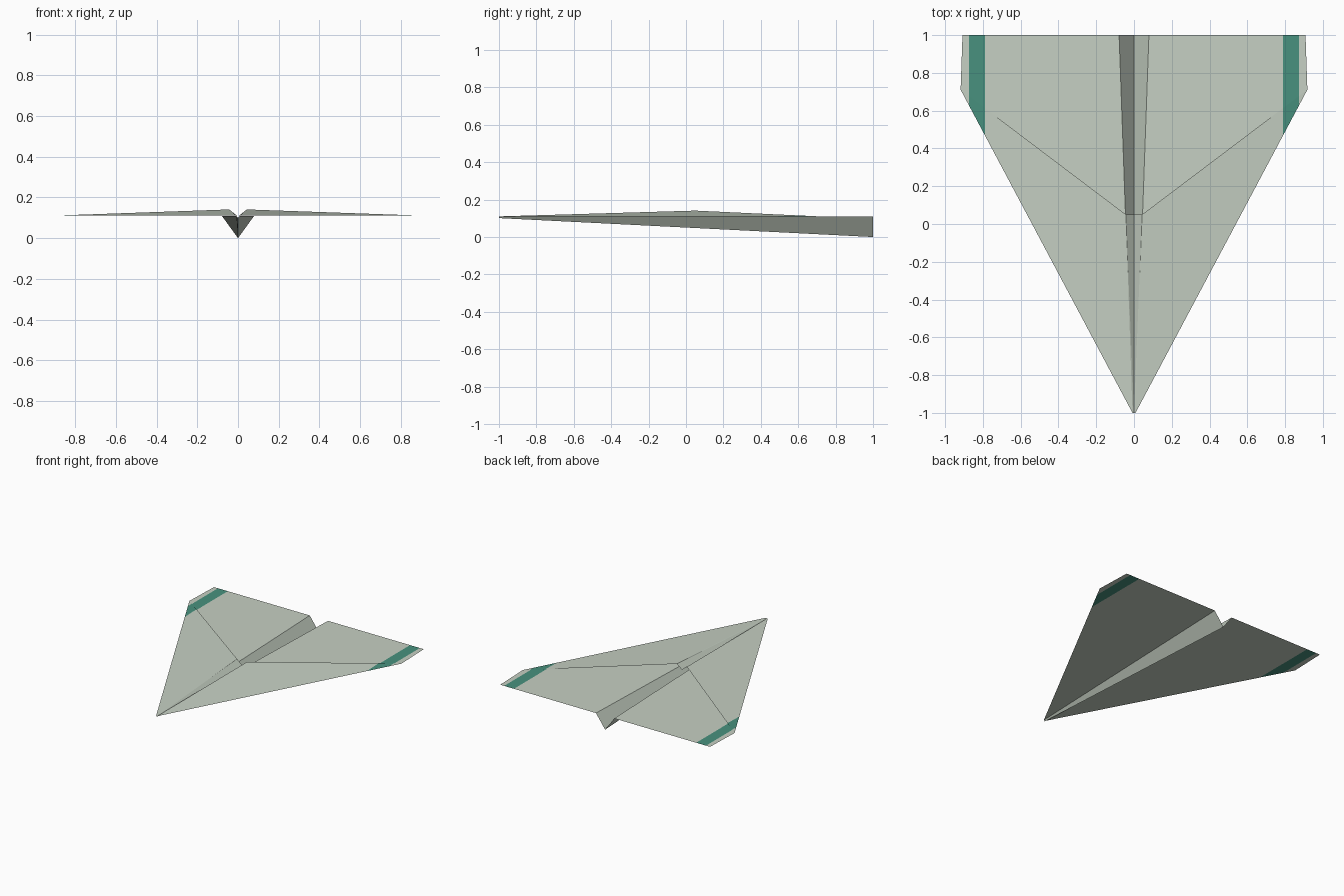
import bpy, bmesh

if "Cube" in bpy.data.objects:
    bpy.data.objects.remove(bpy.data.objects["Cube"])

WING_Z = 0.109
STRIPE = (0.789, 0.874)       # band across each wing tip, by distance from centre


def material(name, srgb):
    m = bpy.data.materials.new(name)
    lin = [((c / 255 + 0.055) / 1.055) ** 2.4 for c in srgb]
    m.diffuse_color = (*lin, 1)
    m.use_nodes = True
    m.node_tree.nodes["Principled BSDF"].inputs["Base Color"].default_value = m.diffuse_color
    return m


paper = material("pale sage paper", (198, 208, 195))
green = material("deep green stripe", (72, 145, 126))


def sheet(name, faces):
    """Folded paper sheet: faces given for the right half, mirrored to the left."""
    bm = bmesh.new()
    for side in (1, -1):
        for pts in faces:
            ring = [bm.verts.new((side * x, y, z)) for x, y, z in pts]
            bm.faces.new(ring if side == 1 else ring[::-1])
    bmesh.ops.remove_doubles(bm, verts=bm.verts, dist=1e-5)
    # cut the stripe borders and colour the band between them
    for x in STRIPE:
        for side in (1, -1):
            bmesh.ops.bisect_plane(bm, geom=bm.verts[:] + bm.edges[:] + bm.faces[:],
                                   plane_co=(side * x, 0, 0), plane_no=(1, 0, 0))
    for f in bm.faces:
        f.material_index = int(STRIPE[0] < abs(f.calc_center_median().x) < STRIPE[1])
    me = bpy.data.meshes.new(name)
    bm.to_mesh(me)
    bm.free()
    me.materials.append(paper)
    me.materials.append(green)
    ob = bpy.data.objects.new(name, me)
    bpy.context.collection.objects.link(ob)
    return ob


nose, tip = (0.008, -1, WING_Z), (0.918, 0.711, WING_Z)
root = (0.079, 1, WING_Z)
nose_keel, tail_keel = (0, -1, WING_Z - 0.008), (0, 1, 0)

# flat wings
sheet("wings", [[nose, tip, (0.908, 1, WING_Z), root]])

# V-shaped keel under the centre line
sheet("keel", [[nose_keel, nose, root, tail_keel]])

# upper folded flaps, lifted at the inner rear corner and dipping into the centre fold
lift = 0.0012
flap_nose = (0.008, -1, WING_Z + lift)
flap_tip = (0.918, 0.711, WING_Z + lift)
flap_peak = (0.043, 0.05, 0.141)
sheet("front_flaps", [
    [flap_nose, flap_tip, flap_peak],
    [(0, -1, WING_Z - 0.003), flap_nose, flap_peak],
    [(0, -1, WING_Z - 0.003), flap_peak, (0, 0.05, 0.105)],
])
